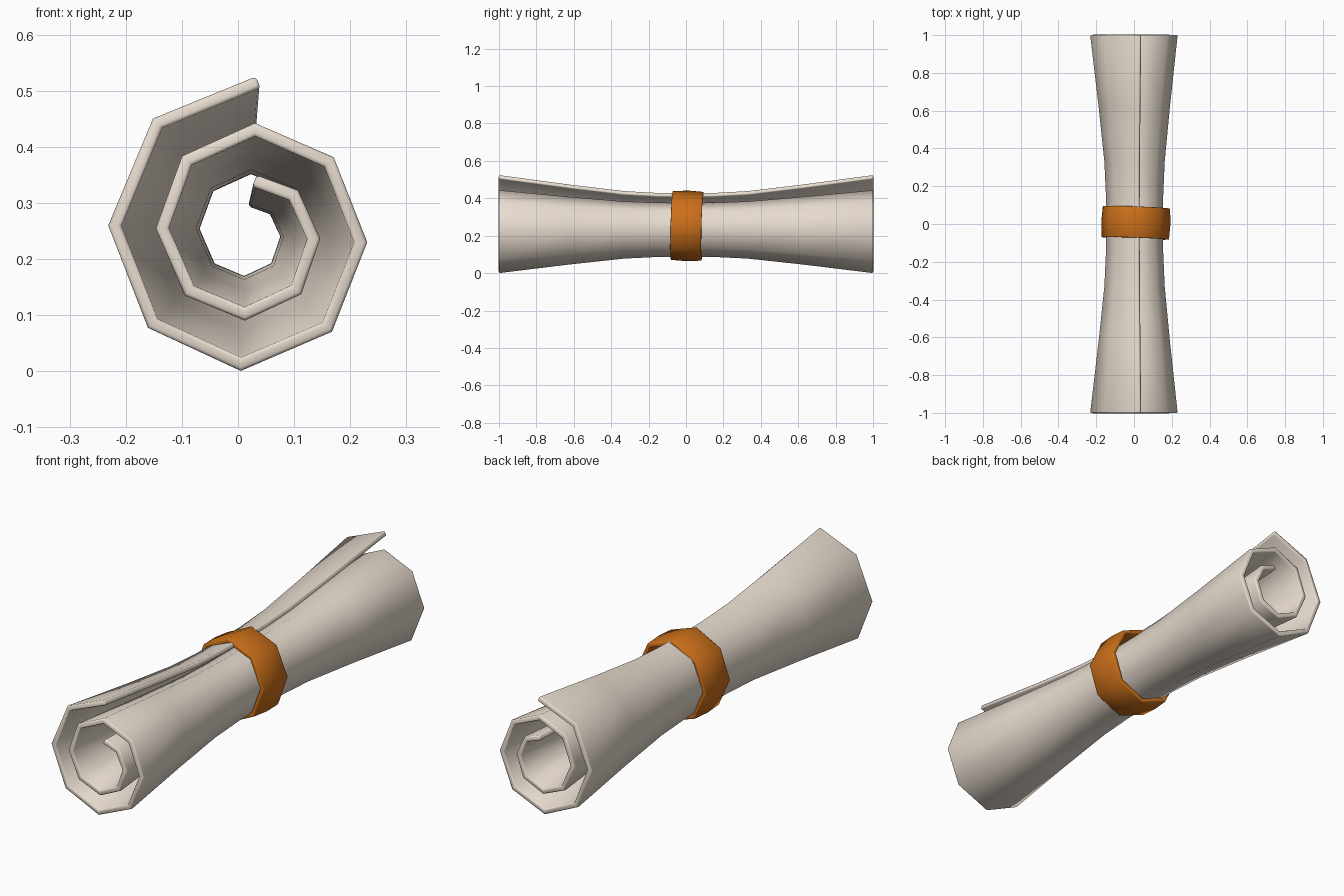
import bpy, math

if "Cube" in bpy.data.objects:
    bpy.data.objects.remove(bpy.data.objects["Cube"])

def material(name, rgb):
    m = bpy.data.materials.new(name)
    m.diffuse_color = (*rgb, 1)
    m.use_nodes = True
    m.node_tree.nodes["Principled BSDF"].inputs["Base Color"].default_value = m.diffuse_color
    return m

def shell(name, rings, closed, thick, bevel, mat):
    """Loft rings of points (front to back) into a thick sheet, outer side given."""
    n = len(rings[0])
    verts = [p for r in rings for p in r]
    faces = []
    for j in range(len(rings) - 1):
        for i in range(n if closed else n - 1):
            k = (i + 1) % n
            faces.append((j * n + i, (j + 1) * n + i, (j + 1) * n + k, j * n + k))
    me = bpy.data.meshes.new(name)
    me.from_pydata(verts, [], faces)
    me.materials.append(mat)
    ob = bpy.data.objects.new(name, me)
    bpy.context.collection.objects.link(ob)
    sol = ob.modifiers.new("thickness", 'SOLIDIFY')
    sol.thickness = thick
    sol.offset = -1
    sol.use_even_offset = True
    bev = ob.modifiers.new("rounded_rim", 'BEVEL')
    bev.width = bevel
    bev.segments = 2
    bev.limit_method = 'ANGLE'
    bev.angle_limit = math.radians(65)
    bpy.ops.object.select_all(action='DESELECT')
    bpy.context.view_layer.objects.active = ob
    ob.select_set(True)
    for m in ("thickness", "rounded_rim"):
        bpy.ops.object.modifier_apply(modifier=m)
    bpy.ops.object.shade_smooth_by_angle(angle=math.radians(60))
    return ob

CX, CZ = 0.01, 0.25

# Rolled sheet: two-turn, eight-sided spiral that narrows towards the middle
spiral = [(0.032, 0.526), (-0.152, 0.451), (-0.232, 0.26), (-0.161, 0.077),
          (0.005, 0.0), (0.168, 0.07), (0.231, 0.23), (0.171, 0.382),
          (0.03, 0.443), (-0.1, 0.384), (-0.147, 0.255), (-0.095, 0.135),
          (0.012, 0.09), (0.113, 0.137), (0.147, 0.237), (0.107, 0.323),
          (0.033, 0.35)]
half = [(1.0, 1.0), (0.62, 0.815), (0.33, 0.69), (0.15, 0.655)]
stations = [(-y, s) for y, s in half] + [(0, 0.65)] + [(y, s) for y, s in reversed(half)]
rings = [[(CX + (x - CX) * s, y, CZ + (z - CZ) * s) for x, z in spiral]
         for y, s in stations]
shell("rolled_sheet", rings, False, 0.022, 0.006,
      material("parchment", (0.80, 0.71, 0.62)))

# Eight-sided band around the middle, slightly skewed
rings = []
for y, r in ((-0.083, 0.184), (0, 0.189), (0.083, 0.184)):
    rings.append([(r * 0.97 * math.cos(i * math.pi / 4), y, r * math.sin(i * math.pi / 4))
                  for i in range(8)])
band = shell("band", rings, True, 0.018, 0.004,
             material("orange", (0.60, 0.16, 0.01)))
band.location = (CX, 0.006, 0.2525)
band.rotation_euler = (math.radians(-1.5), math.radians(-3), math.radians(-2))
